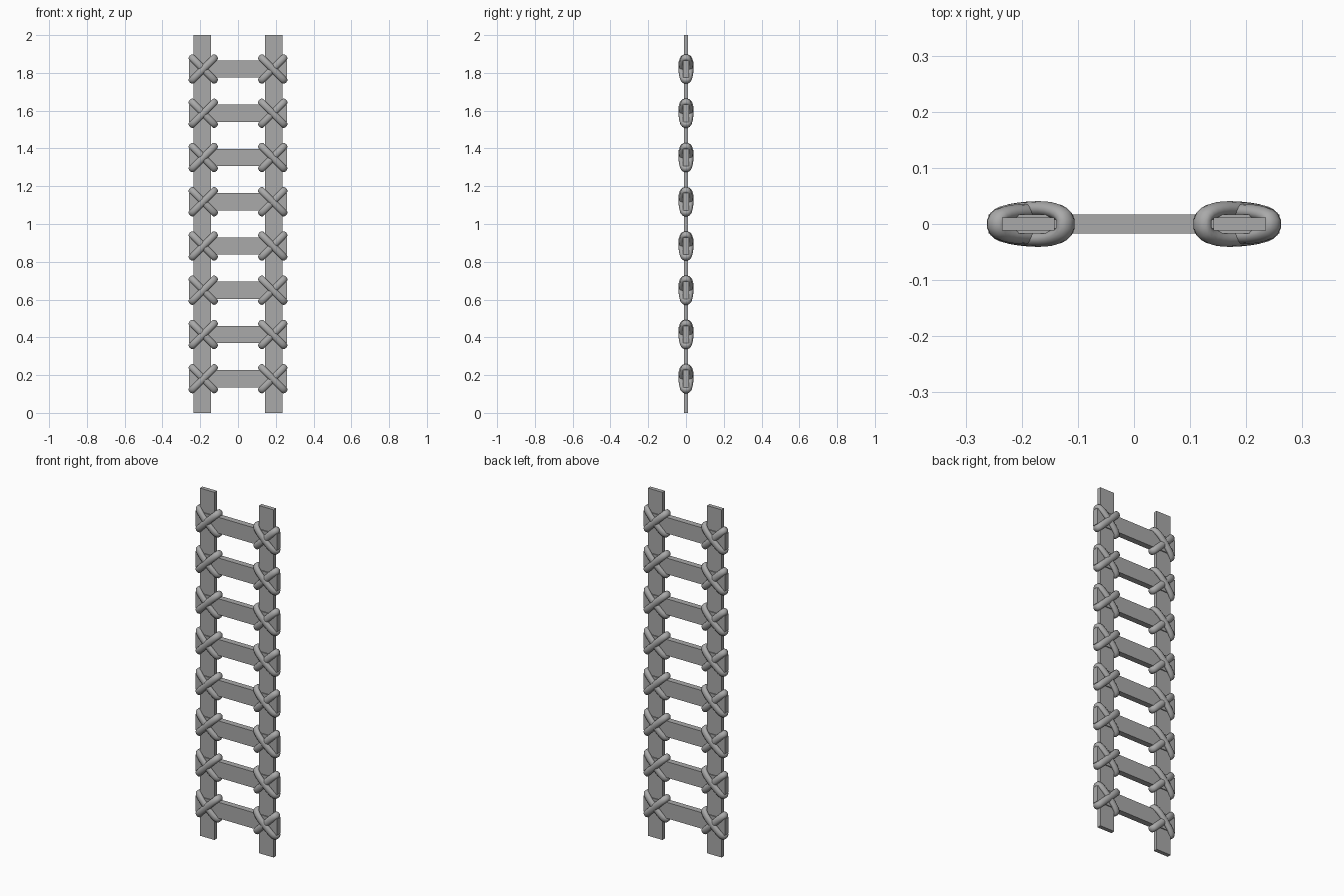
import bpy, bmesh, math
from mathutils import Vector

if "Cube" in bpy.data.objects:
    bpy.data.objects.remove(bpy.data.objects["Cube"])

wood = bpy.data.materials.new("grey")
wood.diffuse_color = (0.4, 0.4, 0.4, 1)
wood.use_nodes = True
wood.node_tree.nodes["Principled BSDF"].inputs["Base Color"].default_value = wood.diffuse_color


def finish(bm, name, smooth=False):
    bmesh.ops.recalc_face_normals(bm, faces=bm.faces)
    for f in bm.faces:
        f.smooth = smooth
    me = bpy.data.meshes.new(name)
    bm.to_mesh(me)
    bm.free()
    me.materials.append(wood)
    ob = bpy.data.objects.new(name, me)
    bpy.context.collection.objects.link(ob)
    return ob


def box(name, x0, x1, y0, y1, z0, z1):
    bm = bmesh.new()
    bmesh.ops.create_cube(bm, size=1)
    for v in bm.verts:
        v.co = ((x0 + x1) / 2 + v.co.x * (x1 - x0),
                (y0 + y1) / 2 + v.co.y * (y1 - y0),
                (z0 + z1) / 2 + v.co.z * (z1 - z0))
    return finish(bm, name)


def spow(a, p):
    return math.copysign(abs(a) ** p, a)


def rope_loop(bm, cx, cz, direction, d_top, d_low, n=28, sides=12):
    """Closed flattened loop lying along a diagonal; direction is +1 for / and -1 for \\."""
    along = Vector((direction, 0, 1)).normalized()
    across = Vector((1, 0, -direction)).normalized()
    depth = Vector((0, 1, 0))
    path = []
    for i in range(n):
        t = 2 * math.pi * (i + 0.5) / n
        u = 0.088 * spow(math.cos(t), 0.85)
        k = 0.5 + 0.5 * max(-1, min(1, u / 0.045))
        path.append((u, (d_low + (d_top - d_low) * k) * spow(math.sin(t), 0.7)))
    rings = []
    for i, (u, y) in enumerate(path):
        a, b = path[i - 1], path[(i + 1) % n]
        tu, ty = b[0] - a[0], b[1] - a[1]
        m = math.hypot(tu, ty)
        out = along * (ty / m) - depth * (tu / m)
        c = Vector((cx, 0, cz)) + along * u + depth * y
        rings.append([bm.verts.new(c + out * 0.0135 * math.cos(s) + across * 0.0185 * math.sin(s))
                      for s in (2 * math.pi * j / sides for j in range(sides))])
    for i in range(n):
        r, q = rings[i], rings[(i + 1) % n]
        for j in range(sides):
            k = (j + 1) % sides
            bm.faces.new((r[j], r[k], q[k], q[j]))


# Side rails
for side, label in ((-1, "left"), (1, "right")):
    xs = sorted((side * 0.142, side * 0.235))
    box(label + "_rail", xs[0], xs[1], -0.0115, 0.0115, 0, 2)

# Rungs with crossed rope lashings at both ends
for i in range(8):
    z = 0.181 + i * 0.2342
    box(f"rung_{i + 1}", -0.259, 0.259, -0.017, 0.017, z - 0.046, z + 0.046)
    for side, label in ((-1, "left"), (1, "right")):
        bm = bmesh.new()
        rope_loop(bm, side * 0.184, z, -side, 0.0285, 0.025)   # outer wrap
        rope_loop(bm, side * 0.184, z, side, 0.0225, 0.0225)   # inner wrap
        finish(bm, f"{label}_lashing_{i + 1}", smooth=True)
